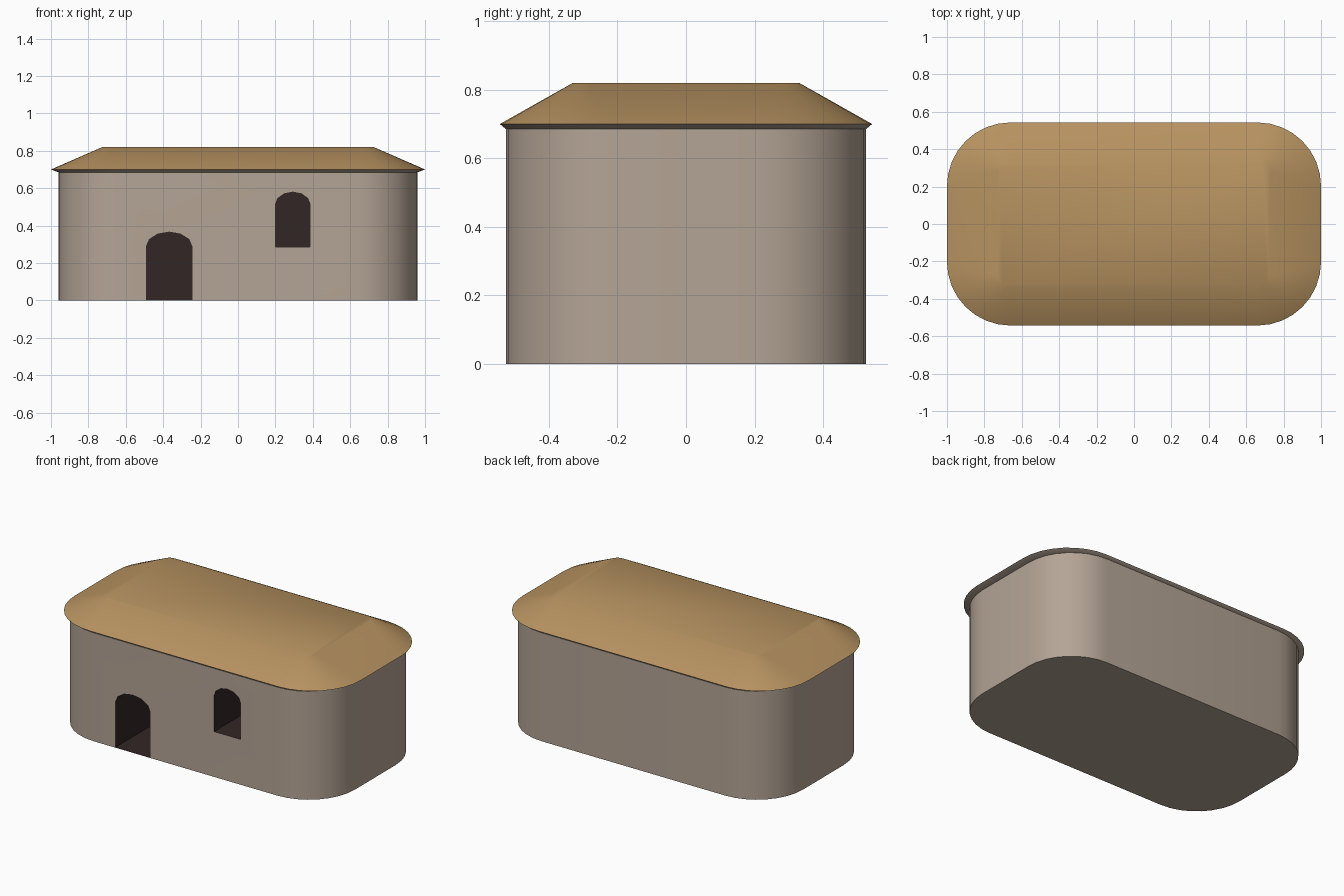
import bpy, bmesh, math

if "Cube" in bpy.data.objects:
    bpy.data.objects.remove(bpy.data.objects["Cube"])


def material(name, srgb):
    m = bpy.data.materials.new(name)
    lin = [((c / 255 + 0.055) / 1.055) ** 2.4 for c in srgb]
    m.diffuse_color = (*lin, 1)
    m.use_nodes = True
    m.node_tree.nodes["Principled BSDF"].inputs["Base Color"].default_value = m.diffuse_color
    return m


plaster = material("plaster", (180, 164, 149))
thatch = material("thatch", (182, 146, 96))
dark = material("dark_opening", (50, 38, 37))


def rounded_rect(hx, hy, r, z, seg=8):
    """Outline of a rounded rectangle at height z."""
    pts = []
    for q, (sx, sy) in enumerate([(1, 1), (-1, 1), (-1, -1), (1, -1)]):
        for i in range(seg + 1):
            a = math.pi / 2 * (q + i / seg)
            pts.append((sx * (hx - r) + r * math.cos(a),
                        sy * (hy - r) + r * math.sin(a), z))
    return pts


def loft(name, outlines, mats):
    """Closed solid through a stack of matching outlines."""
    bm = bmesh.new()
    rings = [[bm.verts.new(p) for p in o] for o in outlines]
    n = len(rings[0])
    for a, b in zip(rings, rings[1:]):
        for i in range(n):
            j = (i + 1) % n
            bm.faces.new((a[i], a[j], b[j], b[i]))
    bm.faces.new(rings[0][::-1])
    bm.faces.new(rings[-1])
    bmesh.ops.recalc_face_normals(bm, faces=bm.faces)
    me = bpy.data.meshes.new(name)
    bm.to_mesh(me)
    bm.free()
    for m in mats:
        me.materials.append(m)
    ob = bpy.data.objects.new(name, me)
    bpy.context.collection.objects.link(ob)
    return ob


def activate(ob):
    bpy.ops.object.select_all(action='DESELECT')
    ob.select_set(True)
    bpy.context.view_layer.objects.active = ob


def arch(cx, half, z0, spring, rise, y, seg=6):
    """Arched doorway outline in the plane at depth y."""
    pts = [(cx - half, y, z0), (cx + half, y, z0)]
    for i in range(seg + 1):
        a = math.pi * i / seg
        pts.append((cx + half * math.cos(a), y, spring + rise * math.sin(a)))
    return pts


# walls
walls = loft("walls", [rounded_rect(0.96, 0.525, 0.32, z) for z in (0, 0.686)], [plaster, dark])

# door and window recesses
for name, cx, half, z0, spring, rise in [
        ("door_cutter", -0.368, 0.122, 0.002, 0.288, 0.077),
        ("window_cutter", 0.293, 0.093, 0.286, 0.512, 0.067)]:
    cutter = loft(name, [arch(cx, half, z0, spring, rise, y) for y in (-0.7, -0.1)], [dark])
    cutter.hide_render = True
    mod = walls.modifiers.new(name, 'BOOLEAN')
    mod.object = cutter
    mod.operation = 'DIFFERENCE'
    mod.solver = 'EXACT'
    mod.material_mode = 'TRANSFER'
    activate(walls)
    bpy.ops.object.modifier_apply(modifier=name)
    bpy.data.objects.remove(cutter)

# hipped roof with flared eave and flat top
roof = loft("roof", [rounded_rect(0.96, 0.525, 0.32, 0.685),
                     rounded_rect(1.0, 0.543, 0.34, 0.70),
                     rounded_rect(0.725, 0.33, 0.05, 0.82)], [thatch, plaster])
for f in roof.data.polygons:
    if f.normal.z < 0:
        f.material_index = 1  # eave underside

for ob in (walls, roof):
    activate(ob)
    bpy.ops.object.shade_smooth_by_angle(angle=math.radians(40))
